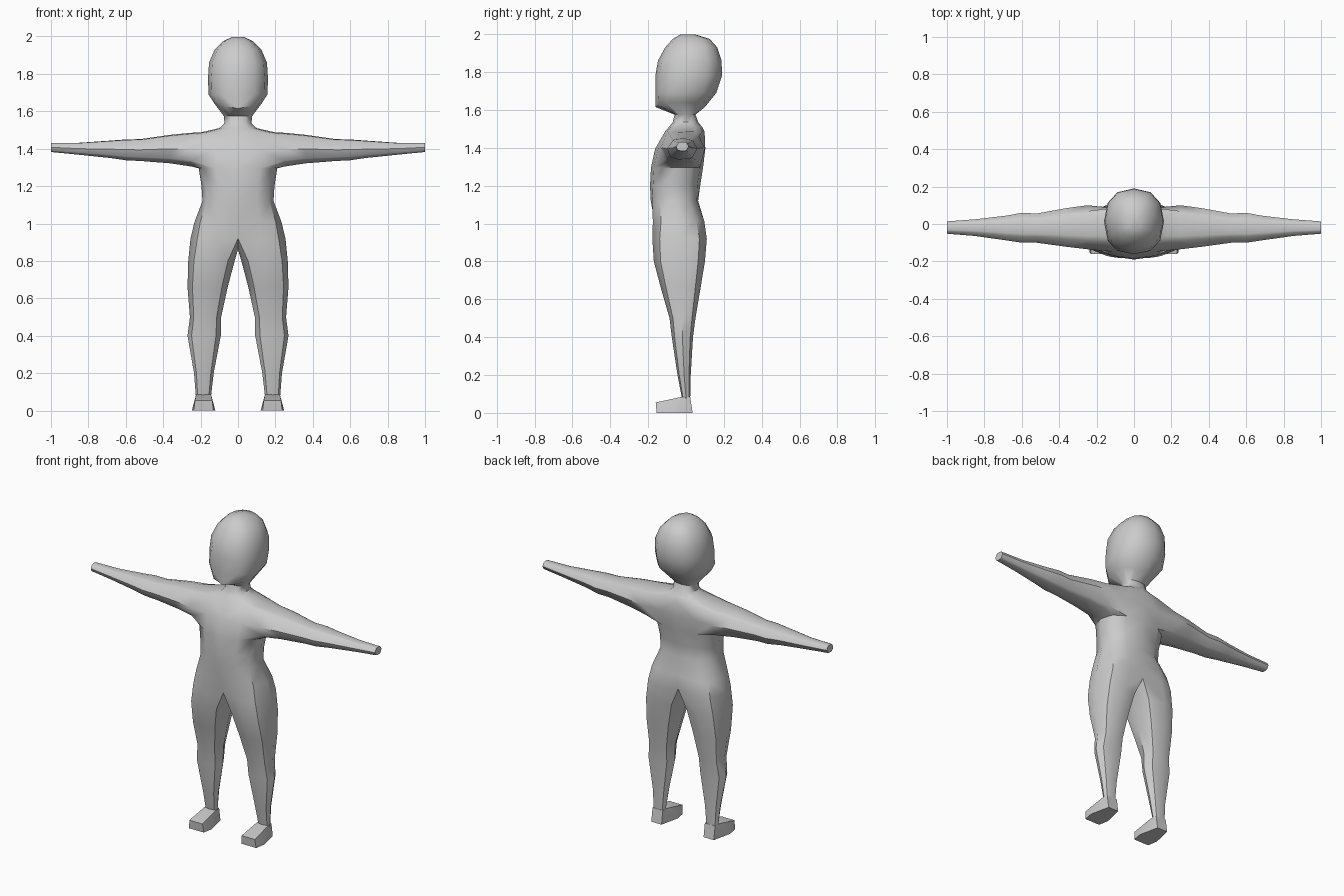
import bpy, bmesh, math

cube = bpy.data.objects.get("Cube")
if cube:
    bpy.data.objects.remove(cube, do_unlink=True)

GREY = (0.6, 0.6, 0.6, 1)
mat = bpy.data.materials.new("plain grey")
mat.use_nodes = True
mat.diffuse_color = GREY
mat.node_tree.nodes["Principled BSDF"].inputs["Base Color"].default_value = GREY


def power(v, e):
    return math.copysign(abs(v) ** e, v)


def finish(bm, name, angle):
    """Turn a right-half mesh into a mirrored, shaded object."""
    bmesh.ops.recalc_face_normals(bm, faces=bm.faces)
    mesh = bpy.data.meshes.new(name)
    bm.to_mesh(mesh)
    bm.free()
    mesh.materials.append(mat)
    ob = bpy.data.objects.new(name, mesh)
    bpy.context.collection.objects.link(ob)
    bpy.context.view_layer.objects.active = ob
    ob.select_set(True)
    mirror = ob.modifiers.new("mirror", "MIRROR")
    mirror.use_clip = True
    bpy.ops.object.modifier_apply(modifier="mirror")
    bm = bmesh.new()
    bm.from_mesh(mesh)
    bmesh.ops.recalc_face_normals(bm, faces=bm.faces)
    bm.to_mesh(mesh)
    bm.free()
    bpy.ops.object.shade_smooth_by_angle(angle=math.radians(angle))
    ob.select_set(False)


def arc(bm, z, xc, xout, front, back, open_angle=None, lift=0, e=0.85):
    """Seven points from front to back around the outer side of one half."""
    rx, yc, ry = xout - xc, (front + back) / 2, (back - front) / 2
    a0 = open_angle or math.acos(-xc / rx)
    verts = []
    for i in range(7):
        a = a0 * (i - 3) / 3
        x = xc + rx * power(math.cos(a), e)
        if open_angle is None and i in (0, 6):
            x = 0
        y = yc + ry * power(math.sin(a), e)
        verts.append(bm.verts.new((x, y, z + lift * max(0, math.cos(a)))))
    return verts


def skin(bm, a, b, skip=(), closed=False):
    n = len(a)
    for i in range(n if closed else n - 1):
        if i not in skip:
            j = (i + 1) % n
            bm.faces.new((a[i], a[j], b[j], b[i]))


bm = bmesh.new()

# Leg: height, inner x, outer x, front y, back y
legs = [(0.07, 0.145, 0.225, -0.02, 0.022), (0.2, 0.13, 0.235, -0.045, 0.025),
        (0.4, 0.092, 0.27, -0.075, 0.037), (0.5, 0.09, 0.257, -0.087, 0.05),
        (0.66, 0.055, 0.27, -0.133, 0.077), (0.8, 0.018, 0.266, -0.17, 0.1)]
previous = None
for z, xin, xout, front, back in legs:
    ring = arc(bm, z, (xin + xout) / 2, xout, front, back, math.radians(132))
    ring.append(bm.verts.new((xin, (front + back) / 2, z)))
    if previous:
        skin(bm, previous, ring, closed=True)
    previous = ring

# Torso and neck: height, centre x, outer x, front y, back y
torso = [(0.92, 0.1, 0.254, -0.178, 0.11), (1.01, 0.07, 0.232, -0.178, 0.1),
         (1.12, 0.03, 0.19, -0.188, 0.066), (1.2, 0, 0.195, -0.19, 0.075),
         (1.295, 0, 0.21, -0.185, 0.09), (1.395, 0, 0.21, -0.163, 0.102),
         (1.487, 0, 0.2, -0.11, 0.098), (1.51, 0, 0.1, -0.09, 0.085),
         (1.535, 0, 0.072, -0.07, 0.065), (1.575, 0, 0.076, -0.06, 0.05)]
levels = []
for k, row in enumerate(torso):
    ring = arc(bm, *row)
    if k == 0:
        crotch = bm.verts.new((0, -0.035, 0.86))
        skin(bm, previous, ring + [crotch], closed=True)
    else:
        skin(bm, levels[-1], ring, skip=range(1, 5) if k in (5, 6) else ())
    levels.append(ring)

# Arm: grown out of the opening left in the side of the torso
low, mid, top = levels[4:7]
loop = low[1:6] + [mid[5]] + top[5:0:-1] + [mid[1]]
angles = [math.atan2((v.co.z - 1.393) * 1.15, v.co.y + 0.022) for v in loop]
arms = [(0.25, -0.135, 0.1, 1.303, 1.486), (0.36, -0.122, 0.085, 1.32, 1.475),
        (0.52, -0.1, 0.056, 1.333, 1.452), (0.6, -0.1, 0.06, 1.337, 1.45),
        (0.68, -0.088, 0.045, 1.349, 1.444), (0.85, -0.064, 0.025, 1.367, 1.432),
        (1.0, -0.052, 0.014, 1.382, 1.432)]
for x, front, back, bottom, up in arms:
    ring = []
    for a in angles:
        y = (front + back) / 2 + (back - front) / 2 * power(math.cos(a), 0.9)
        z = (bottom + up) / 2 + (up - bottom) / 2 * power(math.sin(a), 0.9)
        ring.append(bm.verts.new((x, y, z)))
    skin(bm, loop, ring, closed=True)
    loop = ring
bm.faces.new(loop)

# Head: height, centre x, outer x, front y, back y, angle, side lift
head = [(1.615, 0, 0.125, -0.16, 0.1, None, 0.025), (1.69, 0, 0.158, -0.162, 0.16),
        (1.78, 0, 0.16, -0.162, 0.19), (1.86, 0, 0.155, -0.148, 0.188),
        (1.93, 0, 0.125, -0.11, 0.165), (1.975, 0, 0.08, -0.07, 0.125),
        (1.998, 0, 0.03, -0.03, 0.05)]
previous = levels[-1]
for row in head:
    ring = arc(bm, *row)
    skin(bm, previous, ring)
    previous = ring
bm.faces.new(previous)
finish(bm, "body", 42)

# Feet: wedges with a splayed sole
bm = bmesh.new()
foot = [(-0.155, 0, 0.052), (-0.09, 0, 0.063), (0.035, 0, 0.036),
        (-0.16, 0.055, 0.046), (-0.02, 0.085, 0.04), (0.022, 0.085, 0.036)]
for y, z, half in foot:
    for side in (-1, 1):
        bm.verts.new((0.184 + side * half, y, z))
bmesh.ops.convex_hull(bm, input=bm.verts)
bmesh.ops.dissolve_limit(bm, angle_limit=0.05, verts=bm.verts, edges=bm.edges)
finish(bm, "feet", 25)
